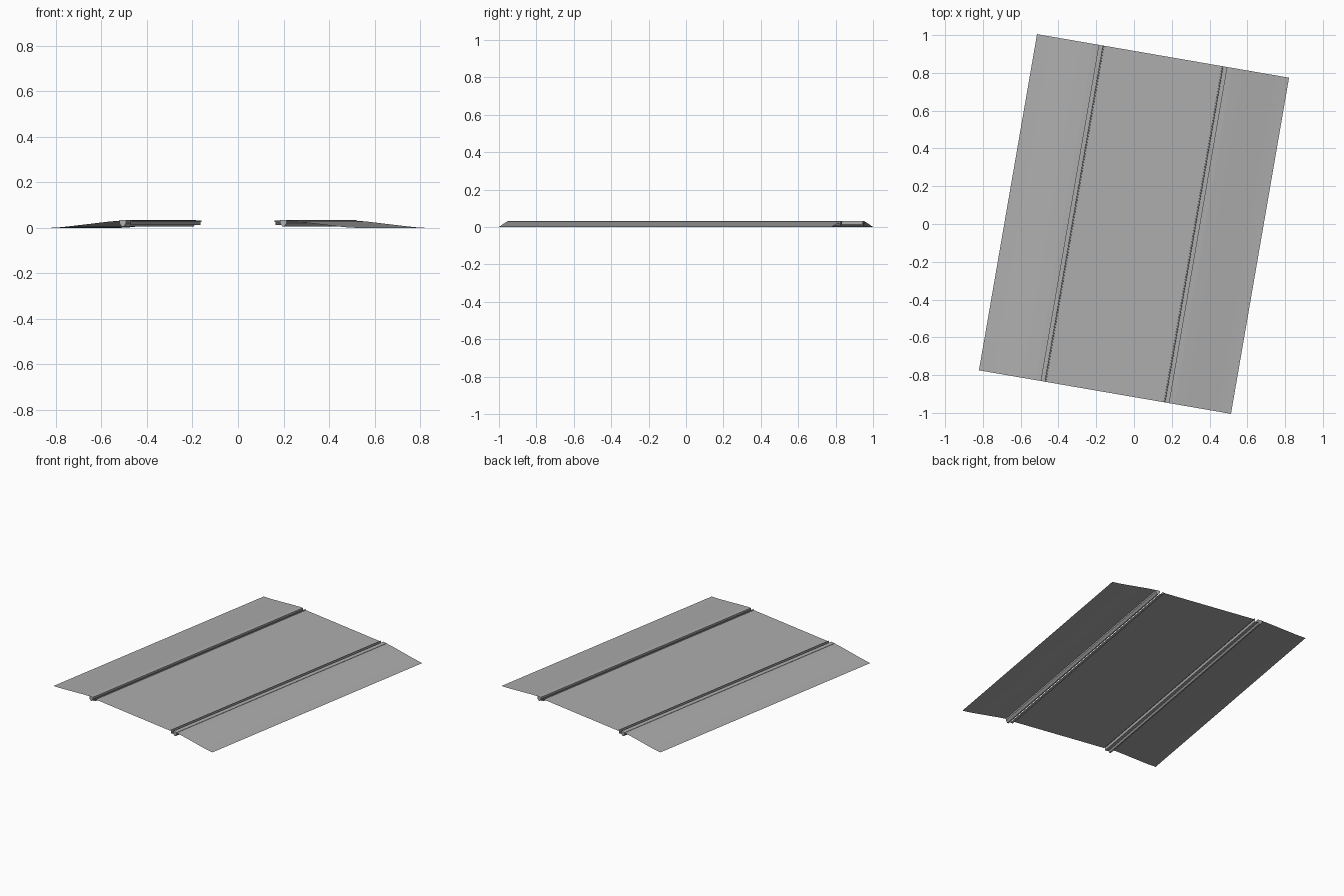
import bpy, bmesh, math

cube = bpy.data.objects.get("Cube")
if cube:
    bpy.data.objects.remove(cube, do_unlink=True)

LENGTH = 1.806
YAW = math.radians(-9.8)

grey = bpy.data.materials.new("concrete grey")
grey.use_nodes = True
colour = (0.42, 0.42, 0.42, 1)
grey.diffuse_color = colour
grey.node_tree.nodes["Principled BSDF"].inputs["Base Color"].default_value = colour


def extrude_profile(name, profile, side=1, closed=False):
    """Sweep an (across, height) profile along the crossing's length."""
    bm = bmesh.new()
    ends = [[bm.verts.new((side * u, y, z)) for u, z in profile]
            for y in (-LENGTH / 2, LENGTH / 2)]
    n = len(profile)
    for i in range(n if closed else n - 1):
        j = (i + 1) % n
        bm.faces.new((ends[0][i], ends[0][j], ends[1][j], ends[1][i]))
    if closed:
        for end in ends:
            bm.faces.new(end)
        bmesh.ops.recalc_face_normals(bm, faces=bm.faces)
    elif side < 0:
        bmesh.ops.reverse_faces(bm, faces=bm.faces)
    mesh = bpy.data.meshes.new(name)
    bm.to_mesh(mesh)
    bm.free()
    mesh.materials.append(grey)
    obj = bpy.data.objects.new(name, mesh)
    bpy.context.collection.objects.link(obj)
    obj.rotation_euler.z = YAW
    bpy.ops.object.select_all(action='DESELECT')
    obj.select_set(True)
    bpy.context.view_layer.objects.active = obj
    bpy.ops.object.shade_smooth_by_angle(angle=math.radians(20))
    return obj


# Flat deck between the rails
extrude_profile("centre_deck", [(-0.317, 0.027), (0.317, 0.027)])

# Approach ramp, flattening out at its outer edge
ramp = [(0.373, 0.031), (0.42, 0.027), (0.48, 0.020), (0.54, 0.013),
        (0.60, 0.006), (0.64, 0.002), (0.677, 0.0)]
# Raised lip of the deck and the floor of the wheel groove
groove = [(0.317, 0.027), (0.318, 0.032), (0.323, 0.032),
          (0.324, 0.013), (0.343, 0.013)]
# Rail head, tapering underneath
rail = [(0.343, 0.033), (0.373, 0.033), (0.373, 0.020),
        (0.362, 0.005), (0.354, 0.005), (0.343, 0.020)]

for label, side in (("left", 1), ("right", -1)):
    extrude_profile(label + "_ramp", ramp, side)
    extrude_profile(label + "_wheel_groove", groove, side)
    extrude_profile(label + "_rail", rail, side, closed=True)
